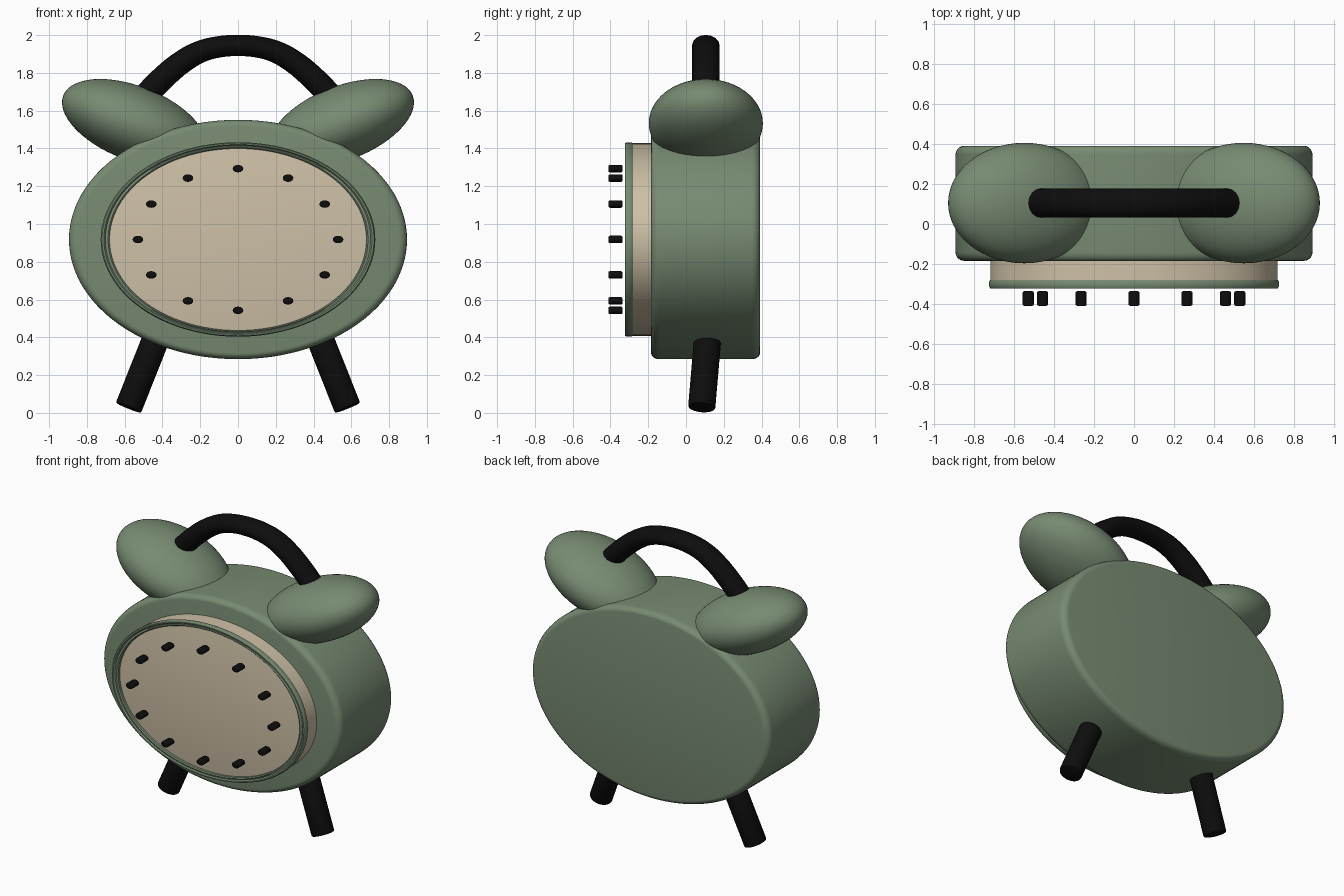
import bpy, bmesh, math
from mathutils import Vector

if "Cube" in bpy.data.objects:
    bpy.data.objects.remove(bpy.data.objects["Cube"])

SQUASH = 0.708      # height to width of the oval case
MID_Z = 0.918       # height of the case centre
MID_Y = 0.105       # depth of the case centre


def material(name, r, g, b):
    m = bpy.data.materials.new(name)
    m.use_nodes = True
    m.diffuse_color = (r, g, b, 1)
    bsdf = m.node_tree.nodes["Principled BSDF"]
    bsdf.inputs["Base Color"].default_value = (r, g, b, 1)
    bsdf.inputs["Roughness"].default_value = 0.6
    return m


green = material("sage_green", 0.185, 0.257, 0.168)
cream = material("warm_cream", 0.62, 0.53, 0.385)
black = material("black", 0.004, 0.004, 0.004)


def finish(bm, name, mat):
    """Turn a bmesh into a smooth-shaded object with sharp edges kept."""
    bmesh.ops.recalc_face_normals(bm, faces=bm.faces[:])
    mesh = bpy.data.meshes.new(name)
    bm.to_mesh(mesh)
    bm.free()
    mesh.materials.append(mat)
    obj = bpy.data.objects.new(name, mesh)
    bpy.context.collection.objects.link(obj)
    bpy.ops.object.select_all(action="DESELECT")
    obj.select_set(True)
    bpy.context.view_layer.objects.active = obj
    bpy.ops.object.shade_smooth_by_angle(angle=math.radians(35))
    return obj


def oval_lathe(name, profile, mat, centre=(0, MID_Z), steps=96, ring=False):
    """Sweep (radius, y) points round the y axis, squashed in z."""
    bm = bmesh.new()
    loops = []
    for r, y in profile:
        angles = [math.tau * i / steps for i in range(steps)]
        loops.append([bm.verts.new((centre[0] + r * math.cos(a), y,
                                    centre[1] + r * SQUASH * math.sin(a))) for a in angles])
    pairs = list(zip(loops, loops[1:]))
    if ring:
        pairs.append((loops[-1], loops[0]))
    else:
        bm.faces.new(loops[0])
        bm.faces.new(loops[-1])
    for a, b in pairs:
        for i in range(steps):
            j = (i + 1) % steps
            bm.faces.new((a[i], a[j], b[j], b[i]))
    return finish(bm, name, mat)


def rounded(radius, front, back, bevel, steps=5):
    """Drum profile with rounded front and back edges."""
    pts = []
    for y, side in ((front + bevel, -1), (back - bevel, 1)):
        arc = [math.pi / 2 * i / steps for i in range(steps + 1)]
        if side < 0:
            arc.reverse()
        pts += [(radius - bevel + bevel * math.cos(t), y + side * bevel * math.sin(t)) for t in arc]
    return pts


# Case, dial and rim
oval_lathe("case", rounded(0.895, -0.185, 0.392, 0.045), green)
oval_lathe("dial", [(0.72, -0.15), (0.72, -0.29), (0.69, -0.295)], cream)
rim = [(0.72, -0.28), (0.727, -0.29), (0.727, -0.312), (0.72, -0.323), (0.71, -0.323),
       (0.702, -0.314), (0.695, -0.314), (0.688, -0.318), (0.68, -0.312), (0.68, -0.285)]
oval_lathe("dial_rim", rim, green, ring=True)

# Hour markers
for hour in range(12):
    a = math.tau * hour / 12
    spot = (0.53 * math.sin(a), MID_Z + 0.53 * SQUASH * math.cos(a))
    oval_lathe(f"hour_marker_{hour + 1}", rounded(0.028, -0.41, -0.337, 0.008, 3),
               black, spot, 20)

for side, label in ((1, "left"), (-1, "right")):
    # Bell
    bm = bmesh.new()
    bmesh.ops.create_uvsphere(bm, u_segments=64, v_segments=32, radius=1)
    bell = finish(bm, f"{label}_bell", green)
    bell.scale = (0.403, 0.302, 0.196)
    bell.rotation_euler = (0, -side * math.radians(21.5), 0)
    bell.location = (side * 0.55, MID_Y, 1.533)

    # Leg
    foot = Vector((side * 0.58, 0.083, 0.027))
    hip = Vector((side * 0.40, 0.122, 0.48))
    bm = bmesh.new()
    bmesh.ops.create_cone(bm, cap_ends=True, segments=32, radius1=0.072, radius2=0.072,
                          depth=(hip - foot).length)
    rims = [e for e in bm.edges if abs(e.verts[0].co.z - e.verts[1].co.z) < 0.001]
    bmesh.ops.bevel(bm, geom=rims, offset=0.008, segments=2, affect="EDGES", profile=0.5)
    leg = finish(bm, f"{label}_leg", black)
    leg.location = (foot + hip) / 2
    leg.rotation_euler = (hip - foot).to_track_quat("Z", "Y").to_euler()

# Handle: a round tube along a smooth arch, squashed in height
FLAT = 0.77
half = [(0.56, 1.61), (0.47, 1.70), (0.385, 1.785), (0.29, 1.862), (0.2, 1.912), (0.1, 1.938)]
path = [(-x, z) for x, z in half] + [(0, 1.945)] + half[::-1]
curve = bpy.data.curves.new("handle", "CURVE")
curve.dimensions = "3D"
curve.bevel_depth = 0.073
curve.bevel_resolution = 6
curve.use_fill_caps = True
curve.resolution_u = 6
spline = curve.splines.new("BEZIER")
spline.bezier_points.add(len(path) - 1)
for p, (x, z) in zip(spline.bezier_points, path):
    p.co = (x, 0, z / FLAT)
    p.handle_left_type = p.handle_right_type = "AUTO"
curve.materials.append(black)
handle = bpy.data.objects.new("handle", curve)
handle.location.y = MID_Y
handle.scale.z = FLAT
bpy.context.collection.objects.link(handle)
